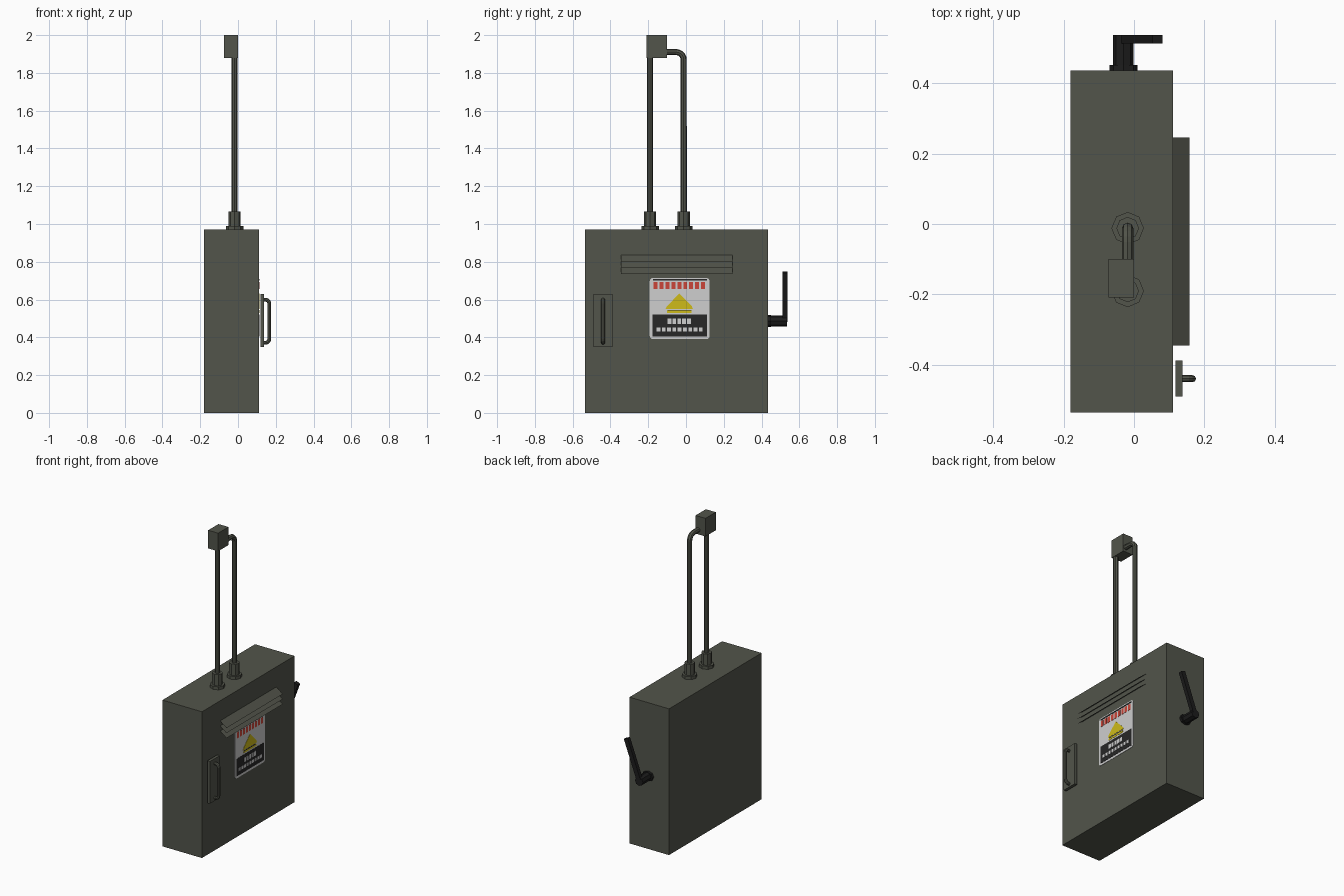
import bpy, bmesh, math
from mathutils import Vector, Matrix

if "Cube" in bpy.data.objects:
    bpy.data.objects.remove(bpy.data.objects["Cube"])


def mat(name, r, g, b):
    m = bpy.data.materials.new(name)
    m.diffuse_color = (r, g, b, 1)
    m.use_nodes = True
    m.node_tree.nodes["Principled BSDF"].inputs["Base Color"].default_value = m.diffuse_color
    return m


GREY = mat("olive_grey_paint", 0.085, 0.09, 0.07)
BLACK = mat("black_plastic", 0.012, 0.012, 0.012)
WHITE = mat("label_white", 0.62, 0.62, 0.62)
INK = mat("label_black", 0.02, 0.02, 0.02)
YELLOW = mat("warning_yellow", 0.62, 0.5, 0.01)
RED = mat("warning_red", 0.6, 0.06, 0.04)


def finish(name, bm, material):
    bmesh.ops.recalc_face_normals(bm, faces=bm.faces)
    me = bpy.data.meshes.new(name)
    bm.to_mesh(me)
    bm.free()
    me.materials.append(material)
    ob = bpy.data.objects.new(name, me)
    bpy.context.collection.objects.link(ob)
    return ob


def box(name, x0, x1, y0, y1, z0, z1, material=GREY):
    bm = bmesh.new()
    bmesh.ops.create_cube(bm, size=1)
    for v in bm.verts:
        v.co = Vector(((x0 + x1) / 2 + v.co.x * (x1 - x0),
                       (y0 + y1) / 2 + v.co.y * (y1 - y0),
                       (z0 + z1) / 2 + v.co.z * (z1 - z0)))
    return finish(name, bm, material)


def cylinder(name, start, end, r, sides=8, material=GREY):
    a, b = Vector(start), Vector(end)
    rot = (b - a).to_track_quat('Z', 'Y').to_matrix().to_4x4()
    bm = bmesh.new()
    bmesh.ops.create_cone(bm, cap_ends=True, segments=sides, radius1=r, radius2=r,
                          depth=(b - a).length,
                          matrix=Matrix.Translation((a + b) / 2) @ rot)
    return finish(name, bm, material)


def plate(name, pts, x0, x1, material):
    """Flat polygon in the yz plane, thickened along x."""
    bm = bmesh.new()
    f = bm.faces.new([bm.verts.new((x0, y, z)) for y, z in pts])
    ext = bmesh.ops.extrude_face_region(bm, geom=[f])
    for v in ext["geom"]:
        if isinstance(v, bmesh.types.BMVert):
            v.co.x = x1
    return finish(name, bm, material)


def tube(name, pts, r, res=2):
    """Round pipe along a path, converted to a mesh."""
    cu = bpy.data.curves.new(name, 'CURVE')
    cu.dimensions = '3D'
    cu.bevel_depth, cu.bevel_resolution, cu.use_fill_caps = r, res, True
    sp = cu.splines.new('POLY')
    sp.points.add(len(pts) - 1)
    for p, co in zip(sp.points, pts):
        p.co = (*co, 1)
    tmp = bpy.data.objects.new(name + "_path", cu)
    me = bpy.data.meshes.new_from_object(tmp)
    bpy.data.objects.remove(tmp)
    me.materials.clear()
    me.materials.append(GREY)
    ob = bpy.data.objects.new(name, me)
    bpy.context.collection.objects.link(ob)
    for p in me.polygons:
        p.use_smooth = False
    return ob


def arc(c0, c1, r, a0, a1, n=5):
    return [(c0 + r * math.cos(math.radians(a0 + (a1 - a0) * i / n)),
             c1 + r * math.sin(math.radians(a0 + (a1 - a0) * i / n))) for i in range(n + 1)]


# Cabinet
box("cabinet", -0.18, 0.11, -0.535, 0.435, 0, 0.97)

# Conduits with collars and nuts, and the junction box on top
PX = -0.018
for i, y in enumerate((-0.19, -0.012)):
    cylinder(f"collar_{i}", (PX, y, 0.968), (PX, y, 0.99), 0.046)
    cylinder(f"nut_{i}", (PX, y, 0.988), (PX, y, 1.065), 0.032)
tube("straight_conduit", [(PX, -0.19, 1.0), (PX, -0.19, 1.9)], 0.016)
bend = [(PX, y, z) for y, z in arc(-0.052, 1.87, 0.04, 0, 90)]
tube("bent_conduit", [(PX, -0.012, 1.0)] + bend + [(PX, -0.12, 1.91)], 0.016)
box("junction_box", -0.073, 0.0, -0.208, -0.1, 1.88, 2.0)

# Louvre slats, single sloping sheets
for i in range(3):
    z = 0.837 - i * 0.0335
    bm = bmesh.new()
    bm.faces.new([bm.verts.new(c) for c in ((0.11, -0.345, z), (0.157, -0.345, z - 0.035),
                                            (0.157, 0.245, z - 0.035), (0.11, 0.245, z))])
    finish(f"louvre_{i}", bm, GREY)

# Door handle: back plate and bowed bar
box("handle_plate", 0.118, 0.137, -0.49, -0.388, 0.35, 0.63)
low = arc(0.145, 0.392, 0.021, -90, 0, 4)
high = arc(0.145, 0.578, 0.021, 0, 90, 4)
path = [(0.13, 0.371)] + low + high + [(0.13, 0.599)]
tube("handle_bar", [(x, -0.439, z) for x, z in path], 0.01)

# Lever switch on the end wall
base = cylinder("lever_base", (-0.03, 0.433, 0.487), (-0.03, 0.451, 0.487), 0.04, 8, BLACK)
for v in base.data.vertices:
    v.co.z = 0.487 + (v.co.z - 0.487) * 0.8
cylinder("lever_hub", (-0.03, 0.445, 0.487), (-0.03, 0.536, 0.487), 0.029, 8, BLACK)
arm = box("lever_arm", -0.015, 0.015, 0.512, 0.537, 0, 0.275, BLACK)
arm.data.transform(Matrix.Translation((-0.03, 0, 0.487)) @ Matrix.Rotation(math.radians(20.5), 4, 'Y'))

# Warning label: white rounded plate with abstract coloured fields
L0, L1, L2, L3 = 0.109, 0.112, 0.1135, 0.115
R = 0.018
corners = ((0.107, 0.697, 0), (-0.174, 0.697, 90), (-0.174, 0.408, 180), (0.107, 0.408, 270))
outline = [p for y, z, a in corners for p in arc(y, z, R, a, a + 90, 4)]
plate("label", outline, L0, L1, WHITE)


def bar(name, y0, y1, z0, z1, x1, material):
    box(name, L0, x1, y0, y1, z0, z1, material)


bar("label_top_line", -0.175, 0.11, 0.7, 0.709, L2, INK)
bar("label_lower_field", -0.178, 0.112, 0.405, 0.52, L2, INK)
for i in range(9):
    y = -0.172 + i * 0.0315
    bar(f"label_red_block_{i}", y, y + 0.021, 0.655, 0.694, L2, RED)
plate("warning_triangle", [(-0.108, 0.55), (0.037, 0.55), (0.03, 0.566), (-0.035, 0.632), (-0.1, 0.566)],
      L0, L2, YELLOW)
bar("triangle_foot", -0.1, 0.03, 0.53, 0.541, L2, YELLOW)
bar("triangle_line", -0.098, 0.028, 0.541, 0.546, L2, INK)

# Pale dashes in the lower field
for i in range(5):
    y = -0.098 + i * 0.026
    bar(f"pale_dash_{i}", y, y + 0.02, 0.47, 0.499, L3, WHITE)
for i in range(9):
    y = -0.156 + i * 0.028
    bar(f"pale_mark_{i}", y, y + 0.02, 0.432, 0.453, L3, WHITE)
